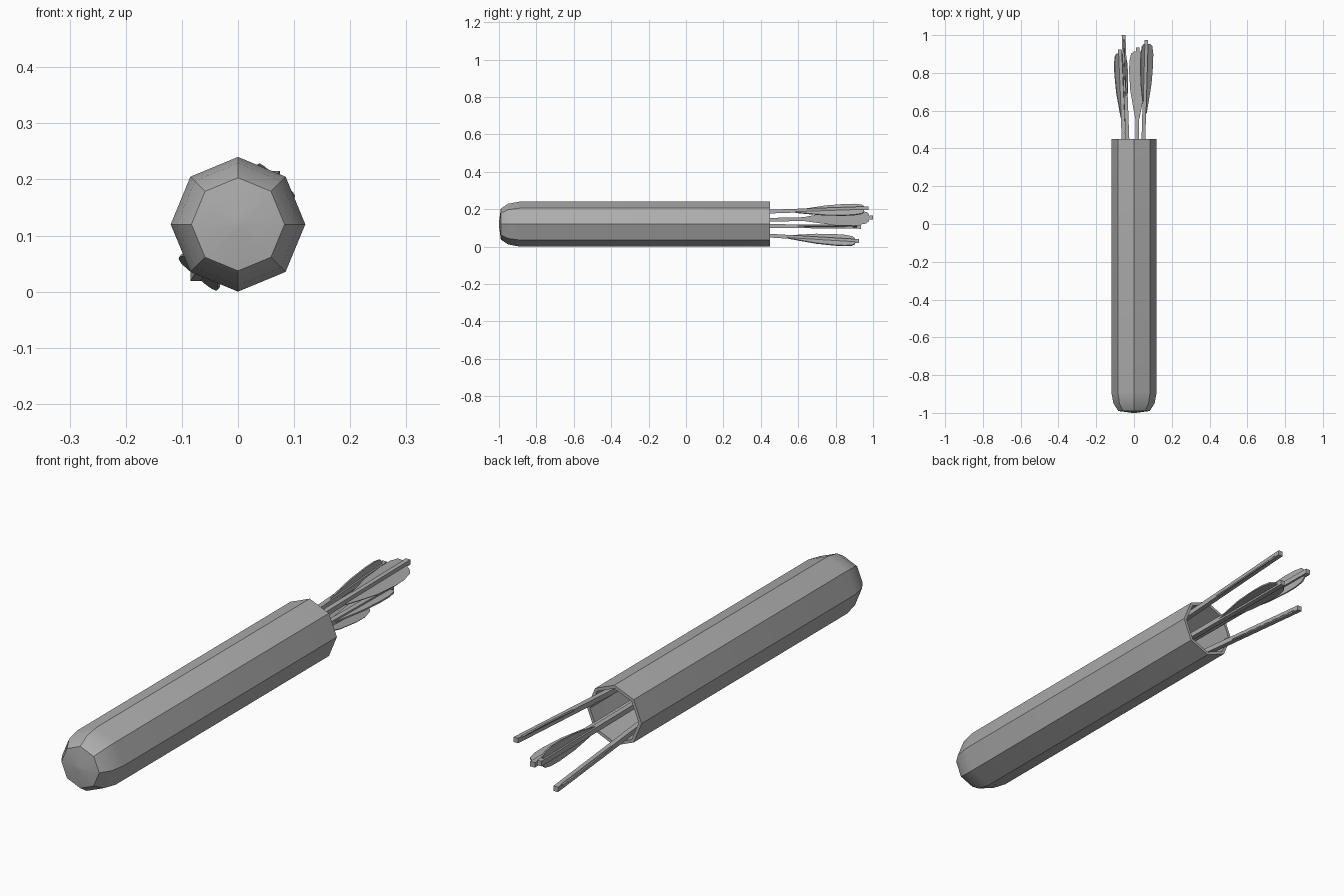
import bpy, bmesh, math
from mathutils import Vector

if "Cube" in bpy.data.objects:
    bpy.data.objects.remove(bpy.data.objects["Cube"])

MID_Z = 0.12
grey = bpy.data.materials.new("dark_grey")
grey.diffuse_color = (0.42, 0.42, 0.42, 1)
grey.use_nodes = True
grey.node_tree.nodes["Principled BSDF"].inputs["Base Color"].default_value = grey.diffuse_color


def loft(name, rings):
    """Skin a list of equal-sized rings and cap both ends."""
    n = len(rings[0])
    bm = bmesh.new()
    loops = [[bm.verts.new(v) for v in ring] for ring in rings]
    for a, b in zip(loops, loops[1:]):
        for i in range(n):
            j = (i + 1) % n
            bm.faces.new((a[i], a[j], b[j], b[i]))
    bm.faces.new(loops[0])
    bm.faces.new(loops[-1])
    bmesh.ops.recalc_face_normals(bm, faces=bm.faces)
    mesh = bpy.data.meshes.new(name)
    bm.to_mesh(mesh)
    bm.free()
    mesh.materials.append(grey)
    obj = bpy.data.objects.new(name, mesh)
    bpy.context.collection.objects.link(obj)
    return obj


def octagon(y, r):
    return [(r * math.sin(i * math.pi / 4), y, MID_Z + r * math.cos(i * math.pi / 4))
            for i in range(8)]


# Quiver: octagonal tube with a rounded closed end, hollow from the back
profile = [(-1.0, 0.01), (-0.99, 0.083), (-0.95, 0.109), (-0.89, 0.12),
           (0.45, 0.12), (0.45, 0.107), (-0.89, 0.107), (-0.96, 0.085)]
quiver = loft("quiver", [octagon(y, r) for y, r in profile])
bpy.context.view_layer.objects.active = quiver
quiver.select_set(True)
bpy.ops.object.shade_smooth_by_angle(angle=math.radians(25))

# Arrows: nock position, position at the quiver mouth (x, z),
# feather angle, feather width factor, feather shift along its width
arrows = [((0.065, 0.975, 0.205), (0.050, 0.187), -42, 0.98, 0.007),
          ((-0.055, 1.0, 0.155), (-0.035, 0.143), 88, 0.85, 0.0),
          ((0.020, 0.935, 0.105), (0.017, 0.110), 4, 1.0, 0.0),
          ((-0.075, 0.925, 0.029), (-0.055, 0.058), -40, 1.0, 0.002)]
# Half outline of a feather: distance from nock, half width
feather = [(0.39, 0.008), (0.33, 0.020), (0.23, 0.038), (0.13, 0.045),
           (0.075, 0.044), (0.035, 0.036), (0.022, 0.022)]
HALF = 0.010
THICK = 0.003
CORNERS = ((-1, -1), (-1, 1), (1, 1), (1, -1))

for k, (nock, mouth, angle, wide, shift) in enumerate(arrows, 1):
    tip = Vector(nock)
    slope = (Vector((mouth[0], 0.45, mouth[1])) - tip) / (tip.y - 0.45)

    # Square shaft running down into the quiver
    ends = [tip + slope * (tip.y - y) for y in (-0.93, tip.y)]
    loft(f"arrow_shaft_{k}",
         [[c + Vector((sx * HALF, 0, sz * HALF)) for sx, sz in CORNERS] for c in ends])

    # Thin feather blade through the shaft, on both sides
    a = math.radians(angle)
    across = Vector((math.cos(a), 0, math.sin(a)))
    normal = Vector((math.sin(a), 0, -math.cos(a)))
    loft(f"arrow_feather_{k}",
         [[tip + slope * d + across * (w * wide * s + shift) + normal * (THICK * t)
           for s, t in CORNERS] for d, w in feather])
